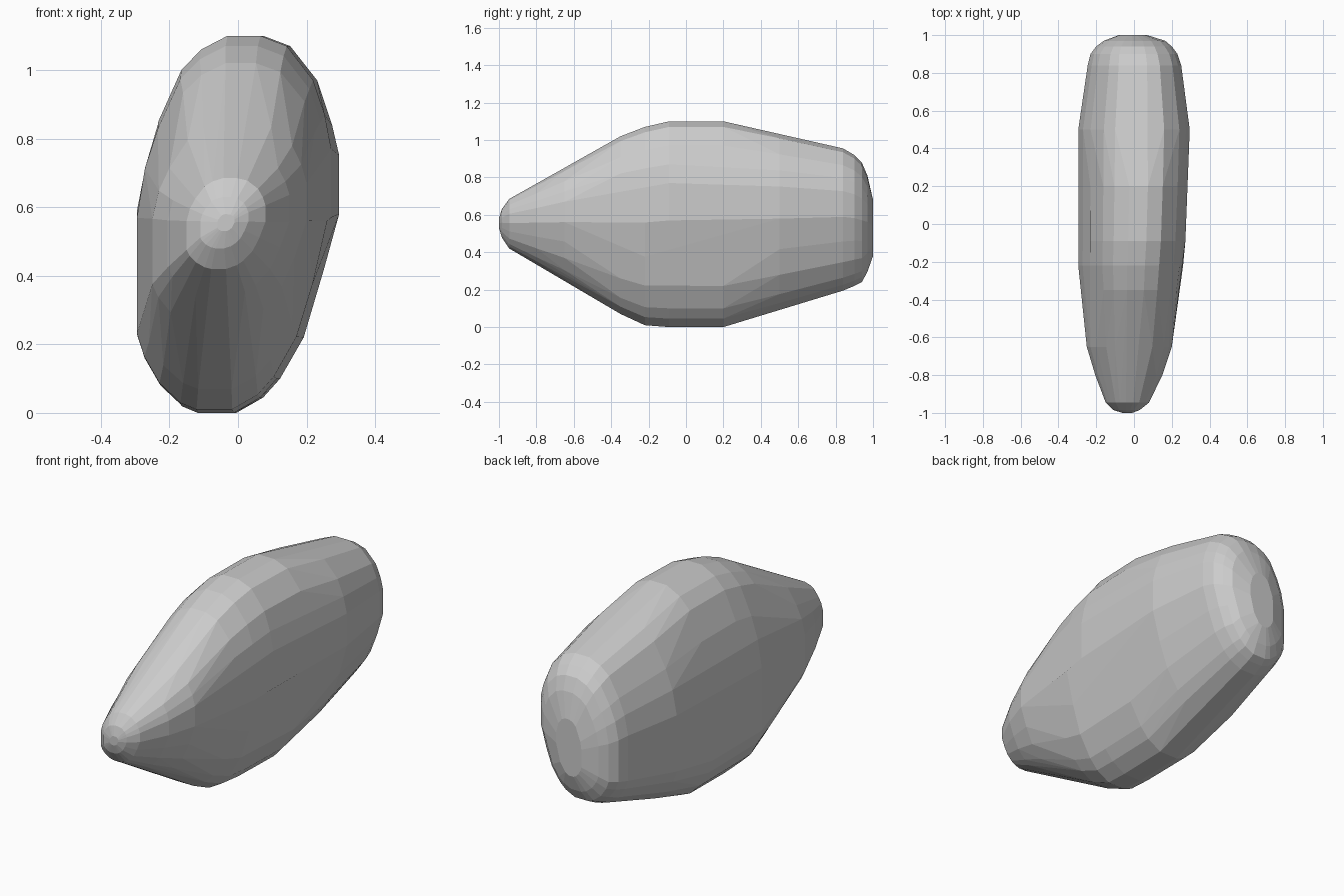
import bpy, bmesh

# Lopsided pebble cross-section (x, z), leaning to the right at the top
outline = [(-0.02, 1.1), (0.08, 1.1), (0.16, 1.07), (0.24, 0.97), (0.275, 0.87),
           (0.295, 0.77), (0.295, 0.57), (0.25, 0.38), (0.20, 0.22), (0.13, 0.10),
           (0.08, 0.045), (0.0, 0.0), (-0.11, 0.0), (-0.16, 0.02), (-0.225, 0.08),
           (-0.272, 0.16), (-0.295, 0.23), (-0.295, 0.58), (-0.27, 0.73),
           (-0.23, 0.85), (-0.16, 1.0), (-0.10, 1.06)]

# Stations along the length: y, x min, x max, z min, z max
stations = [(-1.0, -0.06, -0.01, 0.53, 0.58),
            (-0.985, -0.11, 0.03, 0.48, 0.63),
            (-0.945, -0.15, 0.08, 0.42, 0.685),
            (-0.80, -0.205, 0.15, 0.335, 0.765),
            (-0.65, -0.25, 0.20, 0.25, 0.85),
            (-0.35, -0.28, 0.243, 0.07, 1.02),
            (-0.22, -0.295, 0.26, 0.01, 1.07),
            (-0.09, -0.295, 0.272, 0.0, 1.1),
            (0.20, -0.295, 0.285, 0.0, 1.1),
            (0.50, -0.295, 0.295, 0.09, 1.035),
            (0.84, -0.245, 0.25, 0.195, 0.955),
            (0.90, -0.23, 0.23, 0.22, 0.92),
            (0.94, -0.20, 0.20, 0.24, 0.88),
            (0.97, -0.16, 0.165, 0.295, 0.81),
            (1.0, -0.08, 0.07, 0.38, 0.68)]

# Stone body: skin the scaled sections with a convex hull
bm = bmesh.new()
for y, x0, x1, z0, z1 in stations:
    for px, pz in outline:
        u, v = (px + 0.295) / 0.59, pz / 1.1
        bm.verts.new((x0 + u * (x1 - x0), y, z0 + v * (z1 - z0)))
hull = bmesh.ops.convex_hull(bm, input=bm.verts[:])
unused = {g for g in hull["geom_interior"] + hull["geom_unused"]
          if isinstance(g, bmesh.types.BMVert)}
bmesh.ops.delete(bm, geom=list(unused), context="VERTS")

# Merge nearly flat facets into larger chiselled planes
bmesh.ops.dissolve_limit(bm, angle_limit=0.06, verts=bm.verts[:], edges=bm.edges[:])
bmesh.ops.recalc_face_normals(bm, faces=bm.faces[:])
mesh = bpy.data.meshes.new("stone")
bm.to_mesh(mesh)
bm.free()
bpy.context.collection.objects.link(bpy.data.objects.new("stone", mesh))
